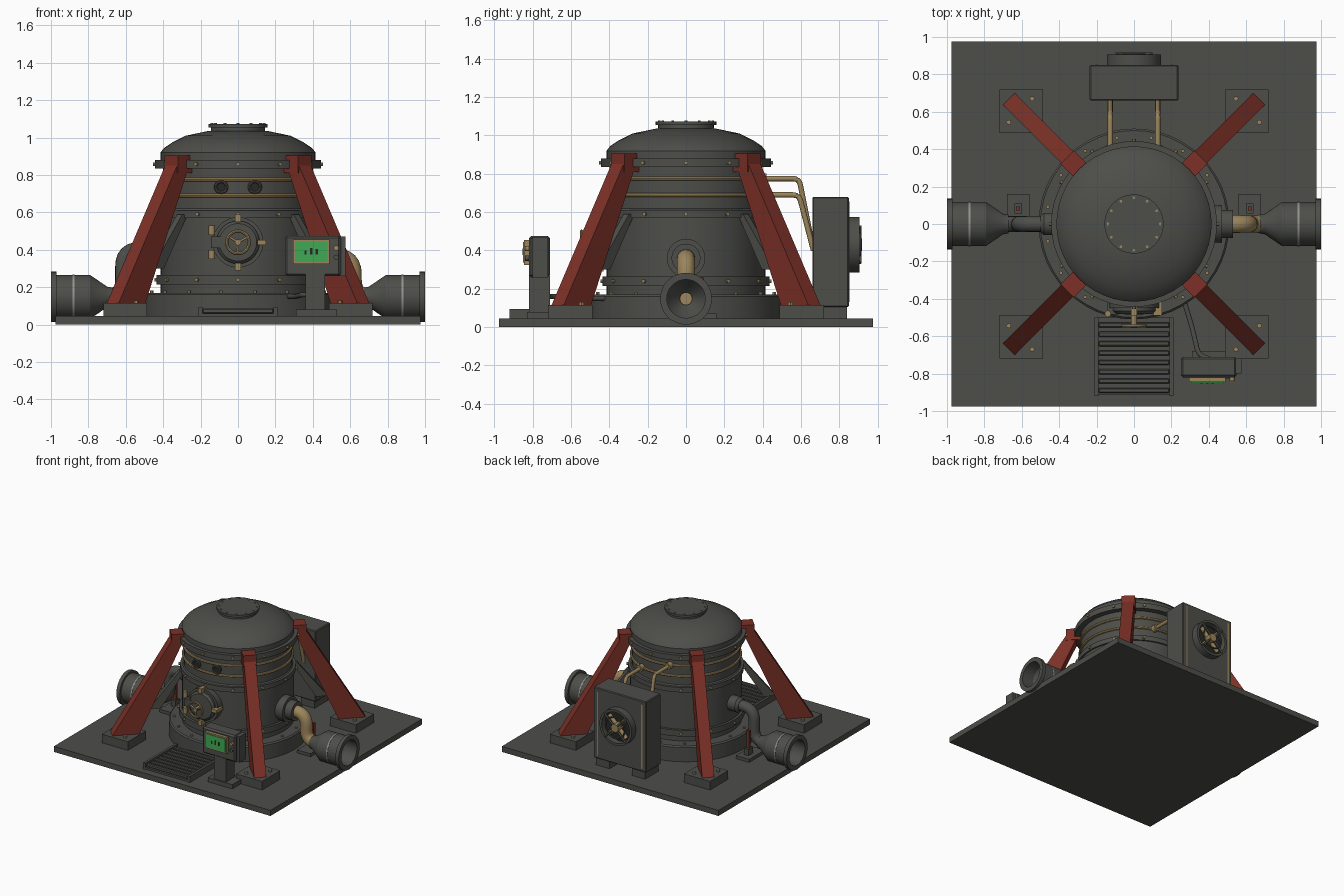
import bpy, bmesh, math
from mathutils import Vector, Matrix

old = bpy.data.objects.get("Cube")
if old:
    bpy.data.objects.remove(old)


def material(name, r, g, b):
    m = bpy.data.materials.new(name)
    m.use_nodes = True
    m.diffuse_color = (r, g, b, 1)
    m.node_tree.nodes["Principled BSDF"].inputs["Base Color"].default_value = (r, g, b, 1)
    return m


GREY = material("dark grey metal", .075, .077, .068)
RED = material("oxide red", .2, .03, .02)
BRASS = material("brass", .33, .235, .105)
GREEN = material("screen green", .05, .4, .09)
DARK = material("near black", .02, .02, .018)
STEEL = material("pale steel", .3, .3, .29)
X, Y, Z = Vector((1, 0, 0)), Vector((0, 1, 0)), Vector((0, 0, 1))


def finish(name, bm, mat, smooth=False):
    bmesh.ops.remove_doubles(bm, verts=bm.verts, dist=1e-5)
    bmesh.ops.recalc_face_normals(bm, faces=bm.faces)
    me = bpy.data.meshes.new(name)
    bm.to_mesh(me)
    bm.free()
    me.materials.append(mat)
    ob = bpy.data.objects.new(name, me)
    bpy.context.collection.objects.link(ob)
    if smooth:
        bpy.ops.object.select_all(action='DESELECT')
        ob.select_set(True)
        bpy.context.view_layer.objects.active = ob
        bpy.ops.object.shade_smooth_by_angle(angle=math.radians(28))
    return ob


def box(name, x, y, z, mat=GREY, bevel=0.0):
    """Box from (min, max) pairs."""
    bm = bmesh.new()
    size = [b - a for a, b in (x, y, z)]
    mid = [(a + b) / 2 for a, b in (x, y, z)]
    bmesh.ops.create_cube(bm, size=1, matrix=Matrix.Translation(mid) @ Matrix.Diagonal((*size, 1)))
    if bevel:
        bmesh.ops.bevel(bm, geom=bm.edges[:], offset=bevel, segments=1, affect='EDGES')
    return finish(name, bm, mat)


def lathe(name, profile, mat=GREY, loc=(0, 0, 0), axis=Z, n=48):
    """Revolve (radius, height) points around an axis."""
    bm = bmesh.new()
    rot = Vector(axis).to_track_quat('Z', 'Y')
    rings = []
    for r, h in profile:
        rings.append([bm.verts.new(rot @ Vector((r * math.cos(a), r * math.sin(a), h)) + Vector(loc))
                      for a in (math.tau * i / n for i in range(n))])
    for p, q in zip(rings, rings[1:]):
        for i in range(n):
            j = (i + 1) % n
            bm.faces.new((p[i], p[j], q[j], q[i]))
    return finish(name, bm, mat, True)


def disc(name, r, a, b, mat=GREY, loc=(0, 0, 0), axis=Z, n=32):
    return lathe(name, [(0, a), (r, a), (r, b), (0, b)], mat, loc, axis, n)


def ring(name, r, t, mat, loc, axis=Z, n=48):
    pts = [(r + t * math.cos(k * math.tau / 8), t * math.sin(k * math.tau / 8)) for k in range(9)]
    return lathe(name, pts, mat, loc, axis, n)


def tube(name, points, r, mat=GREY, bend=.06):
    """Round pipe with each corner replaced by a short arc."""
    pts = [Vector(p) for p in points]
    path = [pts[0]]
    for a, b, c in zip(pts, pts[1:], pts[2:]):
        p, q = b + (a - b).normalized() * bend, b + (c - b).normalized() * bend
        path += [p * (1 - t) ** 2 + b * 2 * t * (1 - t) + q * t * t for t in (i / 6 for i in range(7))]
    path.append(pts[-1])
    bm = bmesh.new()
    n, rings = 16, []
    for i, p in enumerate(path):
        d = (path[min(i + 1, len(path) - 1)] - path[max(i - 1, 0)]).normalized()
        side = d.cross(Vector((.13, .99, .05))if abs(d.y) < .8 else X).normalized()
        up = d.cross(side)
        rings.append([bm.verts.new(p + (side * math.cos(k * math.tau / n) + up * math.sin(k * math.tau / n)) * r)
                      for k in range(n)])
    for p, q in zip(rings, rings[1:]):
        for k in range(n):
            bm.faces.new((p[k], p[k - 1], q[k - 1], q[k]))
    bm.faces.new(rings[0])
    bm.faces.new(rings[-1])
    return finish(name, bm, mat, True)


def loft(name, low, high, width, angle, mat):
    """Radial beam between two (inner radius, outer radius, height) sections."""
    bm = bmesh.new()
    w = width / 2
    vs = [bm.verts.new((r, s, z)) for a, b, z in (low, high) for r, s in ((a, -w), (b, -w), (b, w), (a, w))]
    for f in ((0, 1, 2, 3), (4, 5, 6, 7), (0, 1, 5, 4), (1, 2, 6, 5), (2, 3, 7, 6), (3, 0, 4, 7)):
        bm.faces.new([vs[i] for i in f])
    bm.transform(Matrix.Rotation(angle, 4, 'Z'))
    return finish(name, bm, mat)


# Base and main vessel
box("base_plate", (-.975, .975), (-.975, .975), (0, .045))
lathe("foundation_ring", [(0, .04), (.51, .04), (.51, .16), (.5, .17), (0, .17)])
lathe("vessel_body", [(0, .16), (.415, .16), (.415, .6), (.4, .62), (.4, .9), (0, .9)])
for name, r, a, b in (("lower_flange", .435, .215, .265), ("middle_flange", .427, .57, .61),
                      ("upper_flange", .443, .835, .88)):
    lathe(name, [(.39, a), (r, a), (r, b), (.39, b)])
    for i in range(12):
        t = i * math.tau / 12
        d = Vector((math.cos(t), math.sin(t), 0))
        disc(name + "_bolt", .011, r - .01, r + .012, BRASS, (0, 0, (a + b) / 2), d, 6)
for i in range(16):
    t = (i + .5) * math.tau / 16
    disc("foundation_bolt", .01, .17, .182, BRASS, (.47 * math.cos(t), .47 * math.sin(t), 0), Z, 6)
for z in (.69, .775):
    ring("brass_band", .403, .011, BRASS, (0, 0, z))

# Dome and top cap
lathe("dome", [(0, .87), (.415, .87), (.415, .92), (.395, .945), (.35, .975), (.28, 1.01), (.16, 1.035), (0, 1.04)])
lathe("top_cap", [(.145, 1.02), (.145, 1.055), (.158, 1.055), (.158, 1.073), (0, 1.073)])
for i in range(12):
    t = i * math.tau / 12
    disc("cap_bolt", .008, 1.07, 1.078, BRASS, (.14 * math.cos(t), .14 * math.sin(t), 0), Z, 6)

# Legs with feet and inner struts
for sx in (-1, 1):
    for sy in (-1, 1):
        t = math.atan2(sy, sx)
        loft("leg", (.745, .947, .115), (.41, .5, .86), .09, t, RED)
        loft("leg_bracket", (.395, .505, .81), (.395, .505, .905), .1, t, RED)
        loft("leg_strut", (.58, .67, .3), (.4, .44, .59), .04, t, GREY)
        xs, ys = sorted((sx * .487, sx * .72)), sorted((sy * .487, sy * .72))
        box("foot_block", xs, ys, (.04, .115))
        for a, b in ((.545, .67), (.67, .545)):
            disc("foot_bolt", .014, .11, .13, BRASS, (sx * a, sy * b, 0), Z, 6)

# Round portholes and hatch on the front
for sx in (-1, 1):
    ring("porthole_rim", .03, .008, GREY, (sx * .09, -.405, .735), -Y, 24)
    disc("porthole_glass", .03, .38, .404, DARK, (sx * .09, 0, .735), -Y, 24)
HZ = .44
lathe("hatch_frame", [(0, .38), (.135, .38), (.135, .45), (.115, .45), (.115, .465), (.1, .48), (0, .485)],
      GREY, (0, 0, HZ), -Y)
ring("hatch_wheel", .06, .009, BRASS, (0, -.545, HZ), -Y, 32)
disc("wheel_hub", .016, .47, .555, BRASS, (0, 0, HZ), -Y, 16)
for i in range(3):
    t = i * math.tau / 3 + .5
    tube("wheel_spoke", [(0, -.545, HZ), (.06 * math.cos(t), -.545, HZ + .06 * math.sin(t))], .006, BRASS)
box("hatch_hinge_arm", (-.145, -.08), (-.485, -.42), (HZ - .03, HZ + .03))
for s in (-1, 1):
    disc("hatch_hinge_pin", .017, -.025, .025, BRASS, (-.14, -.48, HZ + s * .065), Z, 12)
    box("hatch_clamp", (-.015, .015), (-.49, -.43), sorted((HZ + s * .11, HZ + s * .15)), BRASS)
box("hatch_latch", (.105, .15), (-.49, -.41), (HZ - .013, HZ + .013), BRASS)

# Side pipes with flared outlets and small valves
for s, zp, mat, r in ((1, .36, BRASS, .047), (-1, .4, GREY, .042)):
    side = X * s
    tube("side_pipe", [(s * .4, 0, zp), (s * .615, 0, zp), (s * .615, 0, .148), (s * .74, 0, .148)], r, mat, .09)
    lathe("pipe_collar", [(0, .38), (.1, .38), (.1, .47), (.075, .47), (.075, .53), (0, .53)] if s > 0 else
          [(0, .38), (.06, .38), (.06, .48), (.045, .5), (0, .5)], GREY, (0, 0, zp), side)
    lathe("flared_outlet", [(.03, .67), (.05, .67), (.055, .7), (.117, .79), (.117, .97), (.135, .97), (.135, 1),
                            (.1, 1), (.1, .9), (.05, .82), (.03, .8)], GREY, (0, 0, .148), side)
    disc("outlet_core", .033, .7, .83, mat, (0, 0, .148), side, 20)
    lathe("outlet_band", [(.11, .875), (.119, .875), (.119, .885), (.11, .885)], STEEL, (0, 0, .148), side)
    box("valve_base", (s * .62 - .06, s * .62 + .06), (-.04, .16), (.04, .07))
    box("valve_post", (s * .62 - .02, s * .62 + .02), (.055, .11), (.06, .12))
    box("valve_lever", (s * .62 - .011, s * .62 + .011), (.072, .094), (.11, .26), RED)

# Cooling cabinet with fan at the back
box("cabinet", (-.237, .237), (.66, .85), (.105, .68), bevel=.006)
for s in (-1, 1):
    box("cabinet_foot", sorted((s * .1, s * .22)), (.67, .84), (.04, .11))
    box("cabinet_trim", sorted((s * .195, s * .205)), (.85, .854), (.13, .655), BRASS)
FZ = .43
lathe("fan_housing", [(.125, .84), (.145, .84), (.145, .905), (.125, .905), (.125, .84)], GREY, (0, 0, FZ), Y)
disc("fan_recess", .128, .84, .856, DARK, (0, 0, FZ), Y)
disc("fan_hub", .032, .85, .918, BRASS, (0, 0, FZ), Y, 20)
ring("fan_guard", .085, .006, GREY, (0, .91, FZ), Y, 32)
for i in range(4):
    t = i * math.pi / 2 + .785
    c, d = math.cos(t), math.sin(t)
    tube("fan_guard_bar", [(.02 * c, .91, FZ + .02 * d), (.135 * c, .91, FZ + .135 * d)], .007)
    tube("fan_blade", [(-.02 * d, .875, FZ + .02 * c), (-.11 * d, .875, FZ + .11 * c)], .016, BRASS)
for x, z in ((-.127, .775), (.127, .69)):
    tube("coolant_pipe", [(x, .36, z), (x, .59, z), (x, .665, .4)], .014, BRASS, .035)
    disc("coolant_collar", .026, .38, .42, BRASS, (x, 0, z), Y, 16)

# Slatted step in front of the hatch
box("step_plate", (-.2, .2), (-.915, -.5), (.04, .06))
for s in (-1, 1):
    box("step_rail", sorted((s * .19, s * .21)), (-.92, -.5), (.04, .095))
for i in range(8):
    y = -.89 + i * .05
    box("step_slat", (-.19, .19), (y - .014, y + .014), (.06, .088), bevel=.006)

# Control console
box("console_base", (.31, .53), (-.83, -.68), (.04, .08))
box("console_post", (.36, .465), (-.82, -.71), (.07, .27))
box("console_case", (.25, .55), (-.82, -.71), (.26, .475), bevel=.012)
box("console_side_box", (.54, .575), (-.8, -.72), (.26, .47))
box("screen_frame", (.295, .49), (-.845, -.81), (.325, .455), BRASS)
box("screen", (.306, .479), (-.85, -.84), (.336, .444), GREEN)
for x, h in ((.355, .02), (.385, .035), (.415, .028)):
    box("screen_reading", (x, x + .012), (-.852, -.85), (.375, .375 + h), DARK)
for z, m in ((.41, BRASS), (.36, GREY)):
    disc("console_knob", .014, .8, .84, m, (.525, 0, z), -Y, 16)
tube("console_cable", [(.27, -.42, .15), (.31, -.55, .15), (.345, -.7, .16), (.4, -.72, .16)], .013, GREY, .035)
